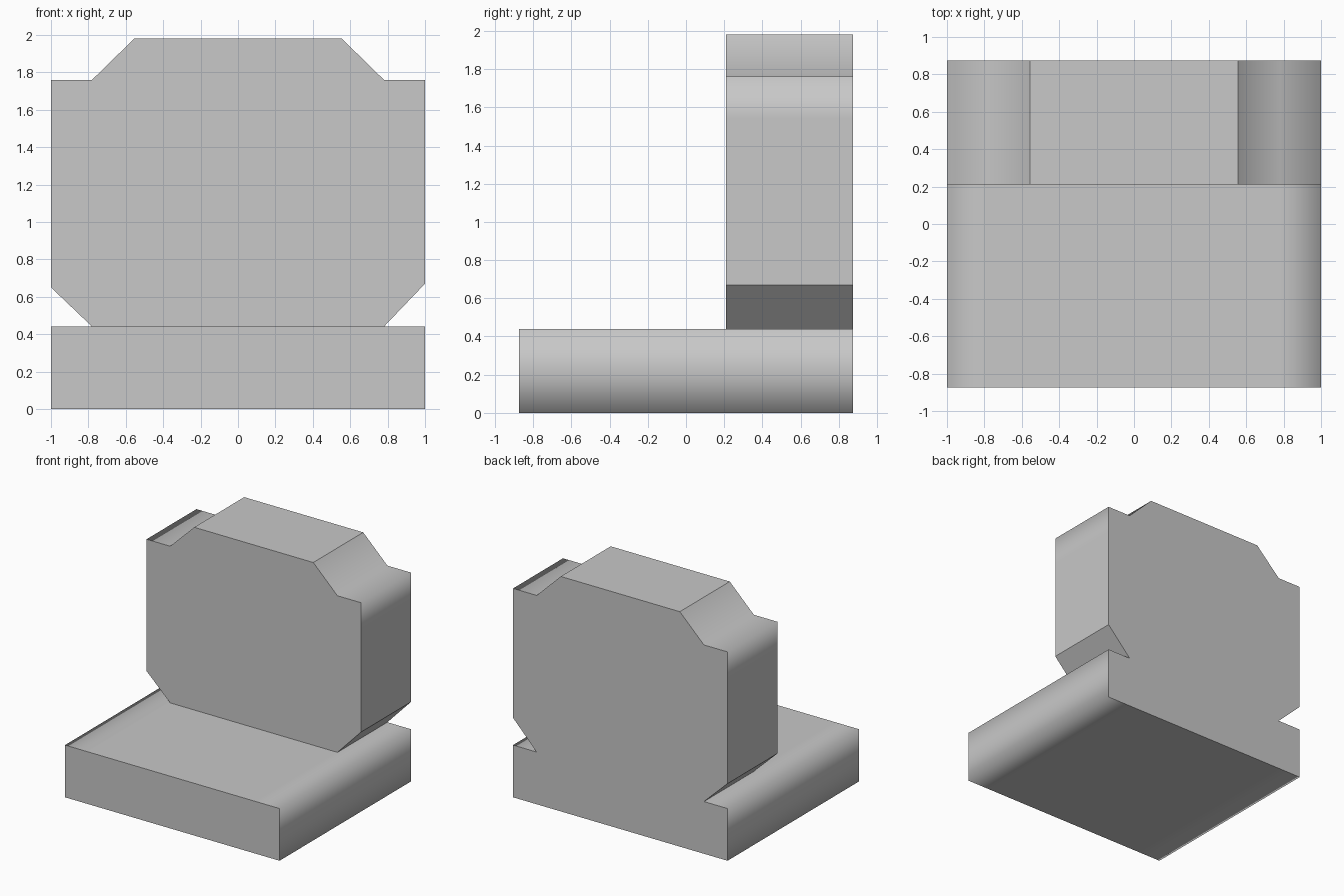
import bpy

cube = bpy.data.objects.get("Cube")
if cube:
    bpy.data.objects.remove(cube, do_unlink=True)

# Single plain grey
grey = bpy.data.materials.new("plain_grey")
grey.use_nodes = True
colour = (0.58, 0.58, 0.58, 1)
grey.diffuse_color = colour
grey.node_tree.nodes["Principled BSDF"].inputs["Base Color"].default_value = colour


def extrude_profile(name, profile, y_front, y_back, smooth_sides):
    """Extrude a counter-clockwise (x, z) outline along y; side i starts at point i."""
    n = len(profile)
    verts = [(x, y, z) for y in (y_front, y_back) for x, z in profile]
    faces = [(i, i + n, (i + 1) % n + n, (i + 1) % n) for i in range(n)]
    faces += [tuple(range(n)), tuple(reversed(range(n, 2 * n)))]
    mesh = bpy.data.meshes.new(name)
    mesh.from_pydata(verts, [], faces)
    mesh.materials.append(grey)
    for i, face in enumerate(mesh.polygons):
        face.use_smooth = i in smooth_sides
    mesh.update()
    obj = bpy.data.objects.new(name, mesh)
    bpy.context.collection.objects.link(obj)
    return obj


OUTER, INNER, TOP = 1.0, 0.78, 0.555
BACK = 0.875
SEAT = 0.44

# Seat slab: flat centre, softly shaded strips along both sides
right_edge = [(INNER, 0), (OUTER, 0), (OUTER, SEAT / 2), (OUTER, SEAT), (INNER, SEAT)]
left_edge = [(-x, z) for x, z in reversed(right_edge)]
extrude_profile("seat_slab", right_edge + left_edge, -BACK, BACK,
                {0, 1, 2, 3, 5, 6, 7, 8})

# Upright back: chamfered foot, flat sides, stepped shoulders and sloped top
right_edge = [(INNER, SEAT), (OUTER, 0.67), (OUTER, 1.54), (OUTER, 1.76),
              (INNER, 1.76), (TOP, 1.98)]
left_edge = [(-x, z) for x, z in reversed(right_edge)]
left_edge[4] = (-OUTER, 0.65)
extrude_profile("upright_back", right_edge + left_edge, 0.21, BACK,
                {0, 2, 3, 4, 6, 7, 8, 10})
